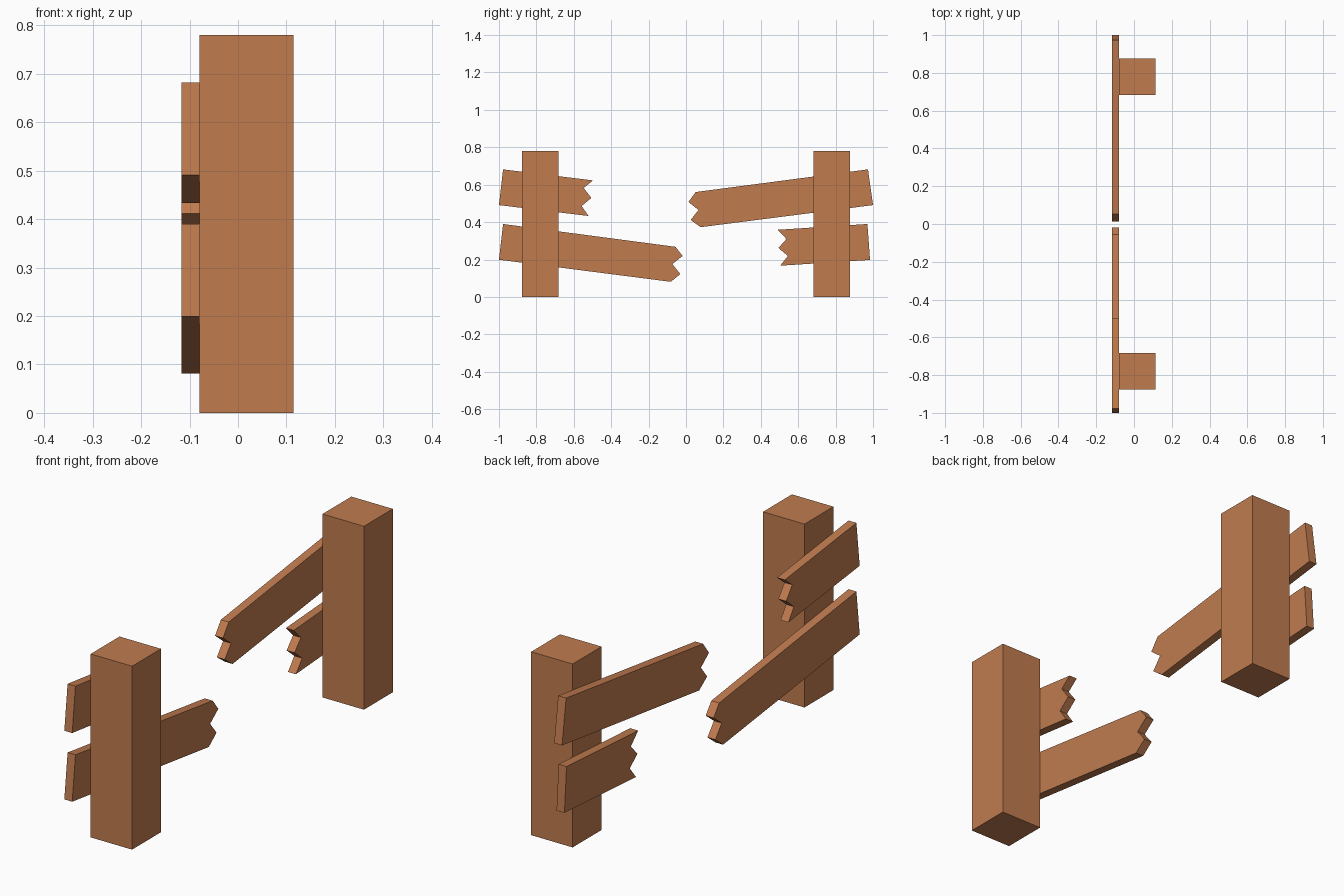
import bpy, bmesh

if "Cube" in bpy.data.objects:
    bpy.data.objects.remove(bpy.data.objects["Cube"])

wood = bpy.data.materials.new("wood")
wood.diffuse_color = (0.53, 0.20, 0.078, 1)
wood.use_nodes = True
wood.node_tree.nodes["Principled BSDF"].inputs["Base Color"].default_value = wood.diffuse_color


def extrude_x(name, profile, x0, x1):
    """Closed prism from a (y, z) outline, running from x0 to x1."""
    bm = bmesh.new()
    face = bm.faces.new([bm.verts.new((x0, y, z)) for y, z in profile])
    ext = bmesh.ops.extrude_face_region(bm, geom=[face])
    verts = [v for v in ext["geom"] if isinstance(v, bmesh.types.BMVert)]
    bmesh.ops.translate(bm, verts=verts, vec=(x1 - x0, 0, 0))
    bmesh.ops.recalc_face_normals(bm, faces=bm.faces[:])
    mesh = bpy.data.meshes.new(name)
    bm.to_mesh(mesh)
    bm.free()
    mesh.materials.append(wood)
    obj = bpy.data.objects.new(name, mesh)
    bpy.context.collection.objects.link(obj)
    return obj


# Square posts, one on each side
for side, label in ((-1, "left"), (1, "right")):
    a, b = side * 0.682, side * 0.876
    extrude_x(label + "_post", [(a, 0), (b, 0), (b, 0.78), (a, 0.78)], -0.08, 0.115)

# Broken planks: straight outer end first, then the splintered end
planks = {
    "left_upper_plank": [(-0.978, 0.682), (-1.0, 0.491), (-0.521, 0.433), (-0.558, 0.486),
                         (-0.506, 0.529), (-0.547, 0.583), (-0.497, 0.623)],
    "left_lower_plank": [(-0.978, 0.39), (-1.0, 0.199), (-0.082, 0.081), (-0.03, 0.122),
                         (-0.073, 0.176), (-0.018, 0.219), (-0.056, 0.268)],
    "right_upper_plank": [(0.973, 0.682), (1.0, 0.491), (0.078, 0.373), (0.025, 0.412),
                          (0.067, 0.465), (0.013, 0.508), (0.052, 0.561)],
    "right_lower_plank": [(0.970, 0.39), (0.984, 0.198), (0.503, 0.167), (0.545, 0.219),
                          (0.494, 0.262), (0.537, 0.31), (0.489, 0.359)],
}
for name, outline in planks.items():
    extrude_x(name, outline, -0.117, -0.08)
